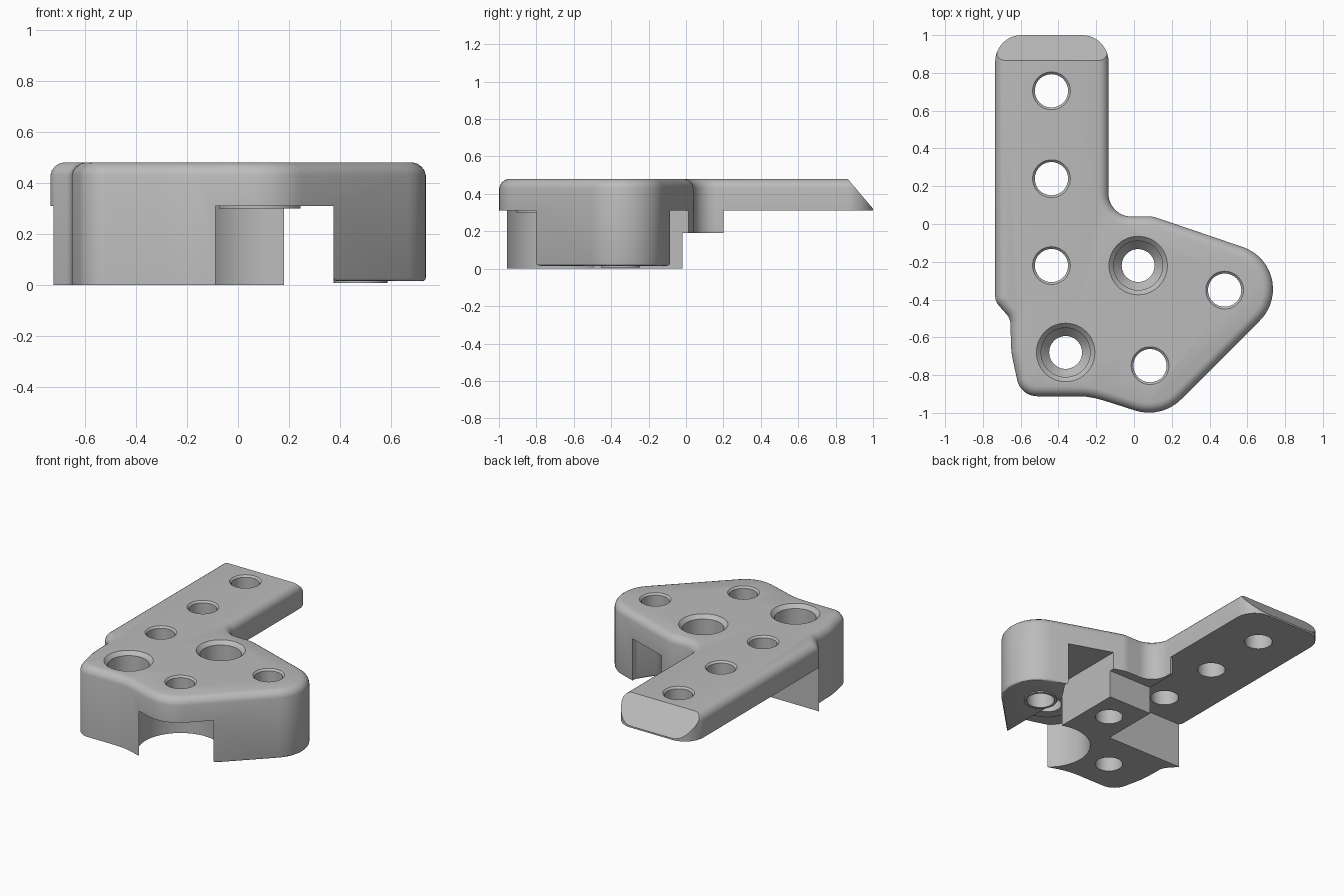
import bpy, bmesh, math
from mathutils import Vector, Matrix

cube = bpy.data.objects.get("Cube")
if cube:
    bpy.data.objects.remove(cube)

TOP, UNDER, PILLAR_Z = 0.48, 0.31, 0.015

gray = bpy.data.materials.new("plain_gray")
gray.use_nodes = True
COLOR = (0.5, 0.5, 0.5, 1)
gray.diffuse_color = COLOR
gray.node_tree.nodes["Principled BSDF"].inputs["Base Color"].default_value = COLOR


def rounded(corners):
    """Polygon from (x, y, radius) corners, each filleted with an arc."""
    out = []
    for i, (x, y, r) in enumerate(corners):
        p = Vector((x, y))
        a = (Vector(corners[i - 1][:2]) - p).normalized()
        b = (Vector(corners[(i + 1) % len(corners)][:2]) - p).normalized()
        if r == 0:
            out.append(p)
            continue
        half = a.angle(b) / 2
        center = p + (a + b).normalized() * r / math.sin(half)
        start = p + a * r / math.tan(half) - center
        end = p + b * r / math.tan(half) - center
        sweep = end.angle_signed(start)
        n = max(3, int(abs(sweep) / 0.13))
        for k in range(n + 1):
            out.append(center + Matrix.Rotation(sweep * k / n, 2) @ start)
    return out


def make(name, bm):
    bmesh.ops.recalc_face_normals(bm, faces=bm.faces)
    mesh = bpy.data.meshes.new(name)
    bm.to_mesh(mesh)
    bm.free()
    mesh.materials.append(gray)
    ob = bpy.data.objects.new(name, mesh)
    bpy.context.collection.objects.link(ob)
    return ob


def prism(name, points, z0, z1, bevel=0.0):
    bm = bmesh.new()
    face = bm.faces.new([bm.verts.new((p[0], p[1], z0)) for p in points])
    up = bmesh.ops.extrude_face_region(bm, geom=[face])["geom"]
    bmesh.ops.translate(bm, vec=(0, 0, z1 - z0),
                        verts=[g for g in up if isinstance(g, bmesh.types.BMVert)])
    if bevel:
        edges = [e for e in bm.edges if all(v.co.z > z1 - 1e-4 for v in e.verts)]
        bmesh.ops.bevel(bm, geom=edges, offset=bevel, segments=4, profile=0.45,
                        affect='EDGES', clamp_overlap=False)
    return make(name, bm)


def lathe(name, center, profile, steps=48):
    """Solid of revolution from (radius, z) rings, capped at both ends."""
    bm = bmesh.new()
    rings = [[bm.verts.new((center[0] + r * math.cos(math.tau * k / steps),
                            center[1] + r * math.sin(math.tau * k / steps), z))
              for k in range(steps)] for r, z in profile]
    for lo, hi in zip(rings, rings[1:]):
        for k in range(steps):
            n = (k + 1) % steps
            bm.faces.new((lo[k], lo[n], hi[n], hi[k]))
    bm.faces.new(rings[0])
    bm.faces.new(rings[-1])
    return make(name, bm)


def combine(target, tool, operation):
    mod = target.modifiers.new("combine", 'BOOLEAN')
    mod.operation, mod.object, mod.solver = operation, tool, 'EXACT'
    bpy.context.view_layer.update()
    graph = bpy.context.evaluated_depsgraph_get()
    result = bpy.data.meshes.new_from_object(target.evaluated_get(graph))
    target.modifiers.clear()
    target.data = result
    bpy.data.objects.remove(tool)


# Full-height body following the plate outline
outline = rounded([
    (-0.735, 1, 0.14), (-0.735, -0.41, 0.08), (-0.655, -0.50, 0.08),
    (-0.65, -0.68, 0.4), (-0.60, -0.912, 0.11), (-0.23, -0.912, 0.45),
    (0.146, -1.032, 0.24), (0.934, -0.244, 0.235), (0.1, 0.04, 0.12),
    (-0.135, 0.04, 0.12), (-0.135, 1, 0.14)])
body = prism("bracket_body", outline, 0, TOP, bevel=0.05)

# Sloped end of the long arm
wedge = prism("end_slope", [(1.068, 0.24), (0.73, 0.64), (1.3, 0.64), (1.3, 0.24)], -1, 0.2)
wedge.data.transform(Matrix(((0, 0, 1, 0), (1, 0, 0, 0), (0, 1, 0, 0), (0, 0, 0, 1))))
combine(body, wedge, 'DIFFERENCE')

# Space below the plate, leaving the foot, the ledge and the pillar standing
BOSS, PILLAR = (0.085, -0.75), (0.48, -0.35)
undercut = prism("undercut", [(-2, -2), (2, -2), (2, 2), (-2, 2)], -0.5, UNDER)
foot = prism("foot", [(-1, -0.42), (-0.15, -0.42), (-0.15, -0.02), (0.18, -0.02),
                      (0.18, -1.2), (-1, -1.2)], -1, 1)
combine(foot, lathe("clearance", BOSS, [(0.27, -2), (0.27, 2)], 64), 'DIFFERENCE')
ledge = prism("ledge", [(-0.15, -0.1), (0.18, -0.1), (0.18, 0.2), (-0.15, 0.2)], 0.19, 1)
pillar = prism("pillar", rounded([(0.375, -1.2, 0), (1.2, -1.2, 0), (1.2, 0.2, 0),
                                  (0.47, 0.2, 0), (0.47, -0.12, 0.05), (0.375, -0.26, 0.1)]),
               PILLAR_Z, 1)
for part in (foot, ledge, pillar):
    combine(undercut, part, 'DIFFERENCE')
combine(body, undercut, 'DIFFERENCE')

# Soften the pillar's lower rim
bm = bmesh.new()
bm.from_mesh(body.data)
bmesh.ops.remove_doubles(bm, verts=bm.verts, dist=0.0005)
rim = [e for e in bm.edges if len(e.link_faces) == 2
       and all(abs(v.co.z - PILLAR_Z) < 1e-3 for v in e.verts)
       and e.calc_face_angle(0) > 0.5]
bmesh.ops.bevel(bm, geom=rim, offset=0.02, segments=3, profile=0.5,
                affect='EDGES', clamp_overlap=True)
bm.to_mesh(body.data)
bm.free()

# Thin raised pads around two holes on the underside
combine(body, lathe("boss_pad", BOSS, [(0.16, 0.30), (0.16, 0.35)]), 'UNION')
combine(body, lathe("pillar_pad", PILLAR, [(0.105, 0.007), (0.105, 0.05)]), 'UNION')

# Plain through holes with a small chamfer
for spot in [(-0.437, 0.705), (-0.437, 0.24), (-0.437, -0.22), PILLAR, BOSS]:
    hole = lathe("hole", spot, [(0.088, -1), (0.088, TOP - 0.012), (0.112, TOP + 0.012)])
    combine(body, hole, 'DIFFERENCE')

# Counterbored holes with a conical seat
for spot in [(0.022, -0.22), (-0.362, -0.68)]:
    hole = lathe("screw_hole", spot, [(0.087, -1), (0.087, 0.16), (0.13, 0.21),
                                      (0.13, TOP - 0.025), (0.18, TOP + 0.025)])
    combine(body, hole, 'DIFFERENCE')

bpy.ops.object.select_all(action='DESELECT')
body.select_set(True)
bpy.context.view_layer.objects.active = body
bpy.ops.object.shade_smooth_by_angle(angle=math.radians(30))
